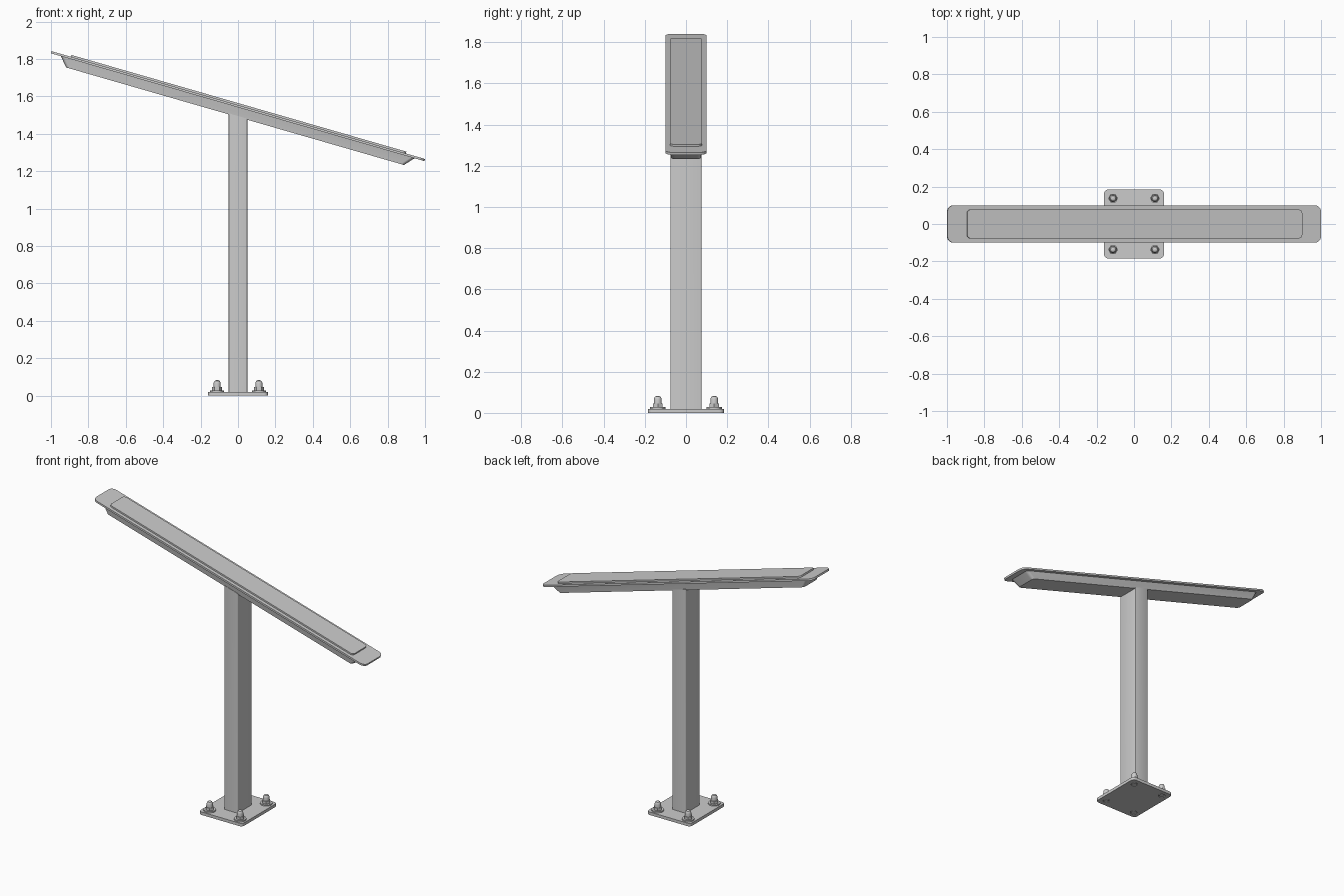
import bpy, bmesh, math

if "Cube" in bpy.data.objects:
    bpy.data.objects.remove(bpy.data.objects["Cube"])

TILT = math.radians(16.1)
HEAD_Z = 1.5475


def outline(hx, hy, r, seg=6):
    """Rounded rectangle, counter-clockwise."""
    pts = []
    for i, (sx, sy) in enumerate([(1, 1), (-1, 1), (-1, -1), (1, -1)]):
        for k in range(seg + 1):
            a = math.pi / 2 * (i + k / seg)
            pts.append((sx * (hx - r) + r * math.cos(a), sy * (hy - r) + r * math.sin(a)))
    return pts


def circle(cx, cy, r, n=24, flip=1):
    return [(cx + r * math.cos(flip * 2 * math.pi * k / n),
             cy + r * math.sin(flip * 2 * math.pi * k / n)) for k in range(n)]


def smooth(ob):
    bpy.ops.object.select_all(action='DESELECT')
    ob.select_set(True)
    bpy.context.view_layer.objects.active = ob
    bpy.ops.object.shade_smooth_by_angle(angle=math.radians(30))


def loft(name, sections, tilted=False, shear=0.0):
    """Skin a stack of (points, z) outlines; shear slants the last one along x."""
    bm = bmesh.new()
    rings = []
    for i, (pts, z) in enumerate(sections):
        s = shear if i == len(sections) - 1 else 0.0
        rings.append([bm.verts.new((x, y, z + s * x)) for x, y in pts])
    n = len(rings[0])
    for a, b in zip(rings, rings[1:]):
        for k in range(n):
            bm.faces.new((a[k], a[(k + 1) % n], b[(k + 1) % n], b[k]))
    bm.faces.new(rings[0][::-1])
    bm.faces.new(rings[-1])
    me = bpy.data.meshes.new(name)
    bm.to_mesh(me)
    bm.free()
    ob = bpy.data.objects.new(name, me)
    bpy.context.collection.objects.link(ob)
    if tilted:
        ob.location.z = HEAD_Z
        ob.rotation_euler.y = TILT
    smooth(ob)
    return ob


# base plate with four bolt holes
BOLTS = [(sx * 0.112, sy * 0.137) for sx in (-1, 1) for sy in (-1, 1)]
cu = bpy.data.curves.new("base_plate", 'CURVE')
cu.dimensions = '2D'
cu.fill_mode = 'BOTH'
cu.extrude = 0.01
for pts in [outline(0.16, 0.184, 0.022)] + [circle(x, y, 0.021, flip=-1) for x, y in BOLTS]:
    sp = cu.splines.new('POLY')
    sp.points.add(len(pts) - 1)
    for p, (x, y) in zip(sp.points, pts):
        p.co = (x, y, 0, 1)
    sp.use_cyclic_u = True
base = bpy.data.objects.new("base_plate", cu)
bpy.context.collection.objects.link(base)
base.location.z = 0.01
bpy.ops.object.select_all(action='DESELECT')
base.select_set(True)
bpy.context.view_layer.objects.active = base
bpy.ops.object.convert(target='MESH')
smooth(bpy.context.view_layer.objects.active)

# post, cut at the slope of the head
sec = outline(0.05, 0.075, 0.005, 3)
loft("post", [(sec, 0.018), (sec, 1.495)], shear=-math.tan(TILT))

# anchor bolts: washer, hex nut, domed stud
for i, (x, y) in enumerate(BOLTS):
    w = circle(x, y, 0.037)
    loft(f"washer_{i}", [(w, 0.02), (w, 0.028)])
    h = circle(x, y, 0.026, 6)
    loft(f"nut_{i}", [(h, 0.028), (h, 0.045)])
    prof = [(0.017, 0.0), (0.019, 0.022), (0.019, 0.064), (0.0175, 0.072),
            (0.013, 0.079), (0.006, 0.0825)]
    loft(f"stud_{i}", [(circle(x, y, r), z) for r, z in prof])

# tilted head: tapered body, cover plate, raised panel
loft("head_body", [(outline(0.94, 0.072, 0.02), -0.056),
                   (outline(0.985, 0.078, 0.02), -0.005)], tilted=True)
p = outline(1.039, 0.1, 0.035)
loft("cover_plate", [(p, -0.006), (p, 0.006)], tilted=True)
p = outline(0.932, 0.077, 0.02)
loft("raised_panel", [(p, 0.005), (p, 0.016)], tilted=True)
